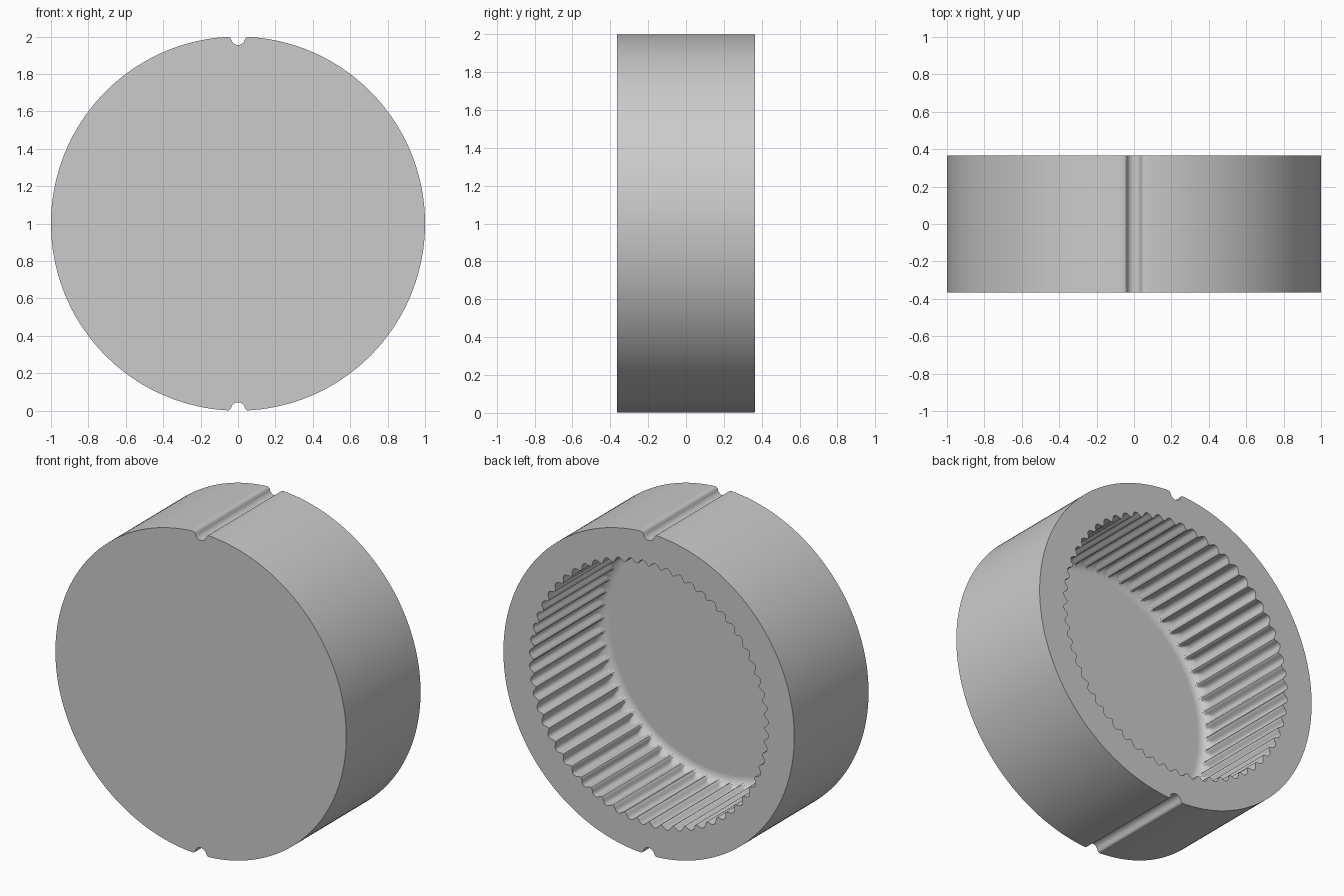
import bpy, bmesh
from math import sin, cos, pi, asin

if "Cube" in bpy.data.objects:
    bpy.data.objects.remove(bpy.data.objects["Cube"])

HALF = 0.365            # half of the drum's width
TEETH, STEPS = 60, 12   # internal teeth and points per tooth
ROOT, DEPTH = 0.822, 0.028
FLOOR_Y, FILLET = -0.335, 0.065

grey = bpy.data.materials.new("plain grey")
grey.use_nodes = True
colour = (0.6, 0.6, 0.6, 1)
grey.diffuse_color = colour
grey.node_tree.nodes["Principled BSDF"].inputs["Base Color"].default_value = colour


def outer_half():
    """Upper half of the outline: notch with rounded lips, then arc, clockwise."""
    left_arc = [(-cos(a), sin(a)) for a in
                [i * (pi / 2 - asin(0.05)) / 48 for i in range(49)]]
    lip = [(-0.045, 0.996), (-0.041, 0.991)]
    groove = [(-0.038 * cos(a), 0.993 - 0.038 * sin(a)) for a in
              [pi * i / 14 for i in range(1, 14)]]
    mirrored = [(-x, z) for x, z in reversed(left_arc[1:] + lip)]
    return left_arc + lip + groove + mirrored


def tooth_radius(i):
    """Rounded crests separated by wider rounded roots."""
    wave = 0.5 + 0.5 * cos(2 * pi * i / STEPS)
    return ROOT - DEPTH * wave ** 1.4


def ring(bm, points, y):
    return [bm.verts.new((x, y, z + 1)) for x, z in points]


def skin(bm, a, b):
    n = len(a)
    for i in range(n):
        j = (i + 1) % n
        bm.faces.new((a[i], a[j], b[j], b[i]))


bm = bmesh.new()

# Outer wall and closed front
half = outer_half()
outline = half + [(-x, -z) for x, z in half]
front, back = ring(bm, outline, -HALF), ring(bm, outline, HALF)
skin(bm, front, back)
bm.faces.new(front)

# Toothed bore running into a filleted floor
count = TEETH * STEPS
levels = [(HALF, ROOT)]
for k in range(9):
    a = k / 8 * pi / 2
    levels.append((FLOOR_Y + FILLET * (1 - sin(a)), ROOT - FILLET * (1 - cos(a))))
rings = []
for y, limit in levels:
    pts = []
    for i in range(count):
        r, t = min(tooth_radius(i), limit), 2 * pi * i / count
        pts.append((r * cos(t), r * sin(t)))
    rings.append(ring(bm, pts, y))
for a, b in zip(rings, rings[1:]):
    skin(bm, a, b)
bm.faces.new(rings[-1])

# Flat back rim between outline and teeth
rim = [e for e in bm.edges if e.is_boundary]
bmesh.ops.triangle_fill(bm, edges=rim, use_beauty=True, normal=(0, 1, 0))
bmesh.ops.recalc_face_normals(bm, faces=bm.faces)

mesh = bpy.data.meshes.new("ring_gear_drum")
bm.to_mesh(mesh)
bm.free()
mesh.materials.append(grey)
drum = bpy.data.objects.new("ring_gear_drum", mesh)
bpy.context.collection.objects.link(drum)

# Smooth curved walls, flat end faces
bpy.ops.object.select_all(action='DESELECT')
drum.select_set(True)
bpy.context.view_layer.objects.active = drum
bpy.ops.object.shade_smooth_by_angle(angle=pi / 5)
for face in mesh.polygons:
    if abs(face.normal.y) > 0.999:
        face.use_smooth = False
